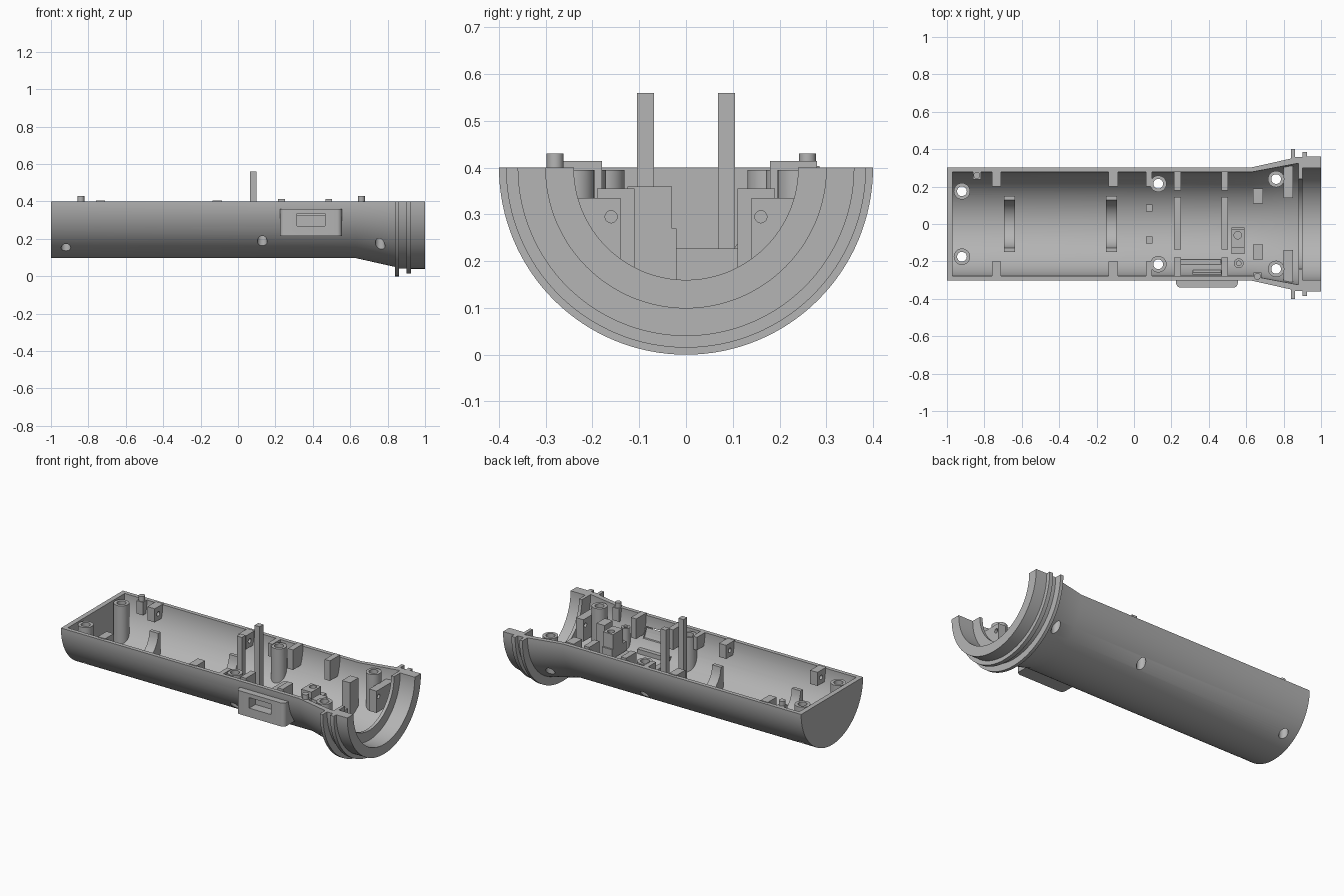
import bpy, bmesh, math
from mathutils import Vector

AXIS_Z = 0.4      # height of the lathe axis and of the open rim
BODY_R = 0.29     # middle of the wall, where inner parts are buried

if "Cube" in bpy.data.objects:
    bpy.data.objects.remove(bpy.data.objects["Cube"], do_unlink=True)

grey = bpy.data.materials.new("light_grey")
grey.use_nodes = True
COLOUR = (0.46, 0.46, 0.46, 1)
grey.diffuse_color = COLOUR
grey.node_tree.nodes["Principled BSDF"].inputs["Base Color"].default_value = COLOUR


def finish(name, bm):
    bmesh.ops.remove_doubles(bm, verts=bm.verts, dist=1e-5)
    bmesh.ops.recalc_face_normals(bm, faces=bm.faces)
    mesh = bpy.data.meshes.new(name)
    bm.to_mesh(mesh)
    bm.free()
    obj = bpy.data.objects.new(name, mesh)
    obj.data.materials.append(grey)
    bpy.context.collection.objects.link(obj)
    return obj


def select(obj):
    bpy.ops.object.select_all(action='DESELECT')
    obj.select_set(True)
    bpy.context.view_layer.objects.active = obj


def smooth(obj):
    select(obj)
    bpy.ops.object.shade_smooth_by_angle(angle=math.radians(30))


def wall_radius(x):
    return BODY_R + max(0, x - 0.63) * 0.2


def wall_z(x, y):
    r = wall_radius(x)
    return AXIS_Z - math.sqrt(max(0, r * r - y * y))


def prism(name, outline, x0, x1):
    """Extrude a y-z outline along x."""
    bm = bmesh.new()
    face = bm.faces.new([bm.verts.new((x0, y, z)) for y, z in outline])
    out = bmesh.ops.extrude_face_region(bm, geom=[face])
    moved = [v for v in out["geom"] if isinstance(v, bmesh.types.BMVert)]
    bmesh.ops.translate(bm, vec=(x1 - x0, 0, 0), verts=moved)
    return finish(name, bm)


def block(name, x0, x1, y0, y1, top, bottom=0.0):
    """Box whose underside follows the curved wall."""
    limit = wall_radius(x0) - 0.003
    y0, y1 = max(y0, -limit), min(y1, limit)
    ys = [y0 + (y1 - y0) * i / 12 for i in range(13)]
    under = [(y, max(bottom, wall_z(x0, y))) for y in ys]
    return prism(name, under + [(y1, top), (y0, top)], x0, x1)


def tube(name, x, y, outer, inner, top, bottom=None):
    """Upright tube standing on the curved wall."""
    bm = bmesh.new()
    n = 28
    loops = []
    for r, up in ((outer, False), (outer, True), (inner, True), (inner, False)):
        ring = []
        for i in range(n):
            a = math.tau * i / n
            px, py = x + r * math.cos(a), y + r * math.sin(a)
            low = wall_z(px, py) if bottom is None else bottom
            ring.append(bm.verts.new((px, py, top if up else low)))
        loops.append(ring)
    for k in range(4):
        a, b = loops[k], loops[(k + 1) % 4]
        for i in range(n):
            j = (i + 1) % n
            bm.faces.new((a[i], a[j], b[j], b[i]))
    obj = finish(name, bm)
    smooth(obj)
    return obj


def cylinder(name, start, end, radius):
    bm = bmesh.new()
    a, b = Vector(start), Vector(end)
    bmesh.ops.create_cone(bm, cap_ends=True, segments=28, radius1=radius,
                          radius2=radius, depth=(b - a).length)
    turn = Vector((0, 0, 1)).rotation_difference(b - a)
    bmesh.ops.rotate(bm, cent=(0, 0, 0), matrix=turn.to_matrix(), verts=bm.verts)
    bmesh.ops.translate(bm, vec=(a + b) / 2, verts=bm.verts)
    obj = finish(name, bm)
    smooth(obj)
    return obj


def cut(obj, cutter):
    cutter.hide_render = True
    mod = obj.modifiers.new("cut", 'BOOLEAN')
    mod.operation, mod.solver, mod.object = 'DIFFERENCE', 'EXACT', cutter
    select(obj)
    bpy.ops.object.modifier_apply(modifier=mod.name)
    bpy.data.objects.remove(cutter, do_unlink=True)


# Half-round shell: closed wall section turned through half a circle
section = [(-1, 0), (-1, .303), (.63, .303), (.84, .35), (.84, .4), (.86, .4),
           (.86, .358), (.9, .358), (.9, .385), (.925, .385), (.925, .36),
           (1, .36), (1, .3), (.9, .3), (.9, .24), (.88, .24), (.88, .325),
           (.63, .278), (-.97, .278), (-.97, 0)]
bm = bmesh.new()
STEPS = 64
rings = []
for i in range(STEPS + 1):
    a = math.pi + math.pi * i / STEPS
    rings.append([bm.verts.new((x, r * math.cos(a), AXIS_Z + r * math.sin(a)))
                  for x, r in section])
for a, b in zip(rings, rings[1:]):
    for k in range(len(section) - 1):
        bm.faces.new((a[k], a[k + 1], b[k + 1], b[k]))
bm.faces.new(rings[0])
bm.faces.new(rings[-1])
bmesh.ops.dissolve_degenerate(bm, dist=1e-6, edges=bm.edges)
shell = finish("half_shell", bm)

# Screw bosses with holes drilled through the shell
for x, y in ((-.92, .175), (.13, .215), (.76, .24)):
    for side in (-1, 1):
        cut(shell, cylinder("drill", (x, side * y, -.1), (x, side * y, .39), .026))
        tube("screw_boss", x, side * y, .044, .026, .395)

# Switch housing on the front side, with a window through to the inside
angles = [math.asin((AXIS_Z - z) / BODY_R) for z in (.36, .215)]
back = []
for i in range(9):
    a = angles[0] + (angles[1] - angles[0]) * i / 8
    back.append((-BODY_R * math.cos(a), AXIS_Z - BODY_R * math.sin(a)))
housing = prism("switch_housing", [(-.34, .215), (-.34, .36)] + back, .225, .555)
bm = bmesh.new()
bm.from_mesh(housing.data)
corners = [e for e in bm.edges if all(v.co.y < -.339 for v in e.verts)
           and abs(e.verts[0].co.z - e.verts[1].co.z) > .1]
bmesh.ops.bevel(bm, geom=corners, offset=.025, segments=5, profile=.5, affect='EDGES')
bm.to_mesh(housing.data)
bm.free()
for part in (shell, housing):
    window = prism("window", [(-.5, .27), (-.5, .335), (-.2, .335), (-.2, .27)], .315, .465)
    cut(part, window)
    smooth(part)
block("switch_shelf", .25, .465, -.28, -.19, .225)

# Rim tabs and rib tops on both sides
for side in (-1, 1):
    def paired(name, x0, x1, inner, outer, top, bottom=0.0):
        return block(name, x0, x1, *sorted((side * inner, side * outer)), top, bottom)

    for x in (-.735, -.11):
        tab = paired("rim_tab", x - .025, x + .025, .2, .285, .404, .32)
        cut(tab, cylinder("drill", (x - .1, side * .235, .36),
                          (x + .1, side * .235, .36), .014))
    paired("rim_tab", .065, .095, .2, .285, .4, .32)
    for x in (.232, .485):
        paired("rib_top", x - .018, x + .018, .18, .28, .414, .29)
    paired("contact_post", .065, .1, .068, .105, .56)
    paired("lens_stop", .635, .69, .11, .19, .355)
    bracket = paired("lens_bracket", .8, .85, .14, .31, .335, .2)
    cut(bracket, cylinder("drill", (.7, side * .16, .295), (.9, side * .16, .295), .013))

# Low cross ribs under the circuit board
for x in (.232, .485):
    block("cross_rib", x - .018, x + .018, -.135, .145, .227)

# Battery cradles with a hollowed top
for x in (-.665, -.12):
    cradle = block("battery_cradle", x - .03, x + .03, -.15, .15, .3)
    cut(cradle, cylinder("hollow", (x - .1, 0, .3), (x + .1, 0, .3), .127))
    smooth(cradle)

# Wire clamp behind the lens
block("clamp_base", .52, .59, -.16, -.02, .27)
clamp = block("clamp_block", .52, .59, -.125, -.03, .36, .26)
cut(clamp, cylinder("drill", (.555, -.06, .3), (.555, -.06, .5), .02))
tube("clamp_stud", .56, -.21, .026, .012, .33)

# Alignment pegs that stand above the rim
for x, y in ((-.84, .26), (.66, -.28)):
    block("peg_base", x - .022, x + .022, y - .022, y + .022, .4, .32)
    cylinder("alignment_peg", (x, y, .38), (x, y, .43), .018)
